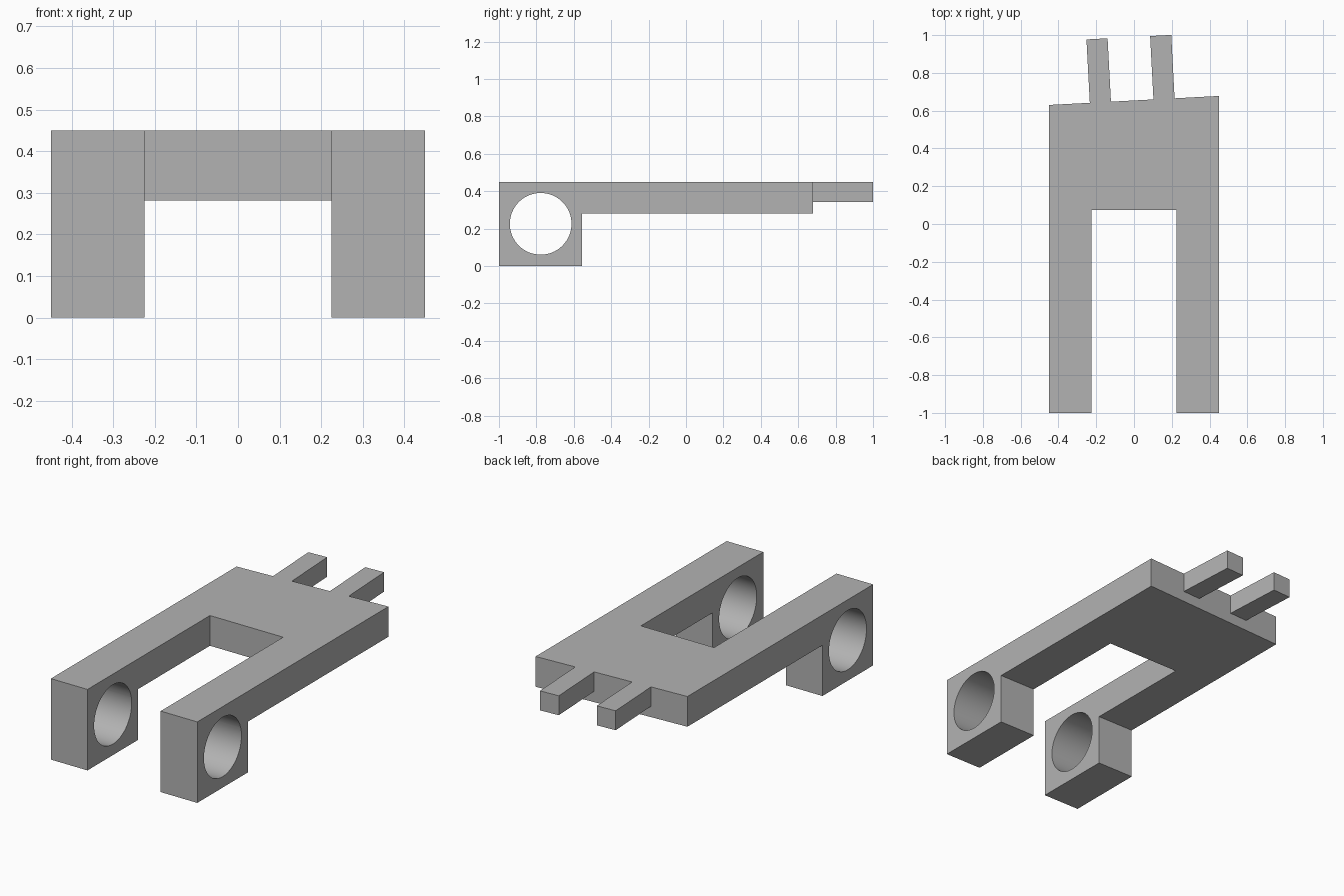
import bpy, bmesh, math
from mathutils import Vector

cube = bpy.data.objects.get("Cube")
if cube:
    bpy.data.objects.remove(cube, do_unlink=True)

# Single grey finish
grey = bpy.data.materials.new("plain_grey")
grey.use_nodes = True
colour = (0.45, 0.45, 0.45, 1)
grey.diffuse_color = colour
grey.node_tree.nodes["Principled BSDF"].inputs["Base Color"].default_value = colour


def prism(name, outline, axis, low, high):
    """Extrude a 2D outline along x (outline in y, z) or z (outline in x, y)."""
    bm = bmesh.new()
    place = (lambda p: (low, *p)) if axis == "x" else (lambda p: (*p, low))
    face = bm.faces.new([bm.verts.new(place(p)) for p in outline])
    depth = high - low
    move = Vector((depth, 0, 0)) if axis == "x" else Vector((0, 0, depth))
    ext = bmesh.ops.extrude_face_region(bm, geom=[face])["geom"]
    bmesh.ops.translate(bm, vec=move,
                        verts=[v for v in ext if isinstance(v, bmesh.types.BMVert)])
    bmesh.ops.recalc_face_normals(bm, faces=bm.faces)
    mesh = bpy.data.meshes.new(name)
    bm.to_mesh(mesh)
    bm.free()
    mesh.materials.append(grey)
    obj = bpy.data.objects.new(name, mesh)
    bpy.context.collection.objects.link(obj)
    return obj


def cut(target, cutter):
    mod = target.modifiers.new("cut", "BOOLEAN")
    mod.operation = "DIFFERENCE"
    mod.solver = "EXACT"
    mod.object = cutter
    bpy.ops.object.select_all(action="DESELECT")
    bpy.context.view_layer.objects.active = target
    target.select_set(True)
    bpy.ops.object.modifier_apply(modifier=mod.name)
    bpy.data.objects.remove(cutter, do_unlink=True)


HALF, INNER, TOP, UNDER = 0.45, 0.225, 0.45, 0.282
END_Y, SLOPE = 0.654, 0.053      # slightly skewed back edge


def end_y(x):
    return END_Y + SLOPE * x


# Forked body: side profile across the full width
body = prism("forked_body", [(-1, 0), (-0.555, 0), (-0.555, UNDER),
                             (0.8, UNDER), (0.8, TOP), (-1, TOP)], "x", -HALF, HALF)

# Slot between the two arms
cut(body, prism("slot_cutter", [(-INNER, -1.2), (INNER, -1.2),
                                (INNER, 0.075), (-INNER, 0.075)], "z", -0.2, 0.7))

# Skewed back edge
cut(body, prism("end_cutter", [(-0.6, end_y(-0.6)), (0.6, end_y(0.6)),
                               (0.6, 1.2), (-0.6, 1.2)], "z", -0.2, 0.7))

# Round pivot hole through both arm ends
ring = [(-0.777 + 0.165 * math.cos(a), 0.226 + 0.165 * math.sin(a))
        for a in (math.tau * i / 64 for i in range(64))]
cut(body, prism("hole_cutter", ring, "x", -0.7, 0.7))
bpy.ops.object.shade_smooth_by_angle(angle=math.radians(30))

# Two prongs, square to the skewed edge
along = Vector((1, SLOPE)).normalized()
out = Vector((-along.y, along.x))
for name, x in (("right_prong", -0.178), ("left_prong", 0.159)):
    base = Vector((x, end_y(x)))
    side, reach = along * 0.056, out * 0.336
    prism(name, [base - side, base + side, base + side + reach, base - side + reach],
          "z", 0.342, TOP)
